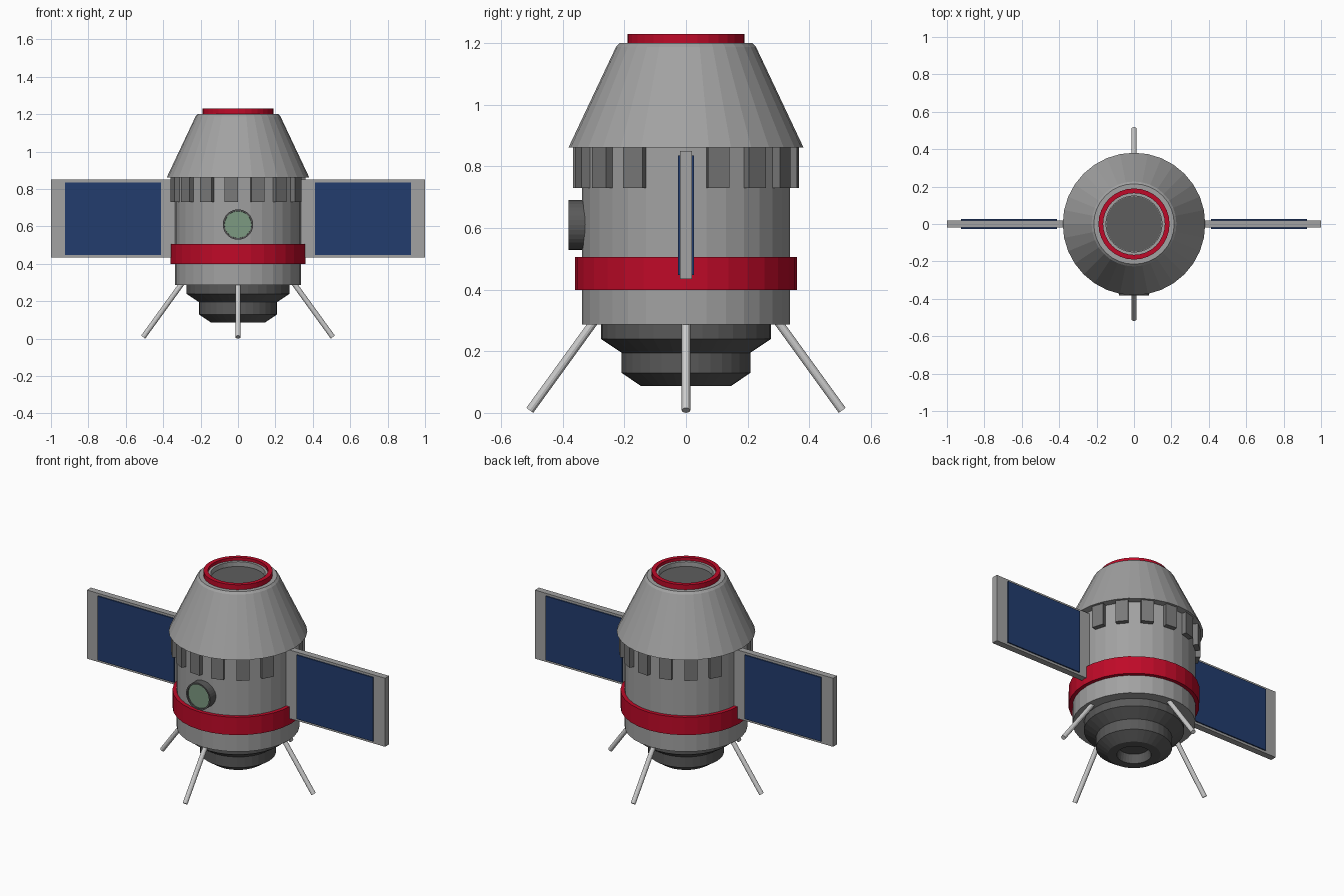
import bpy, bmesh
from math import sin, cos, pi, radians
from mathutils import Vector, Matrix

if "Cube" in bpy.data.objects:
    bpy.data.objects.remove(bpy.data.objects["Cube"])

SIDES = 32


def material(name, rgb):
    m = bpy.data.materials.new(name)
    m.diffuse_color = (*rgb, 1)
    m.use_nodes = True
    m.node_tree.nodes["Principled BSDF"].inputs["Base Color"].default_value = m.diffuse_color
    return m


RED = material("red_paint", (0.52, 0.003, 0.021))
BLUE = material("solar_blue", (0.016, 0.045, 0.155))
DARK = material("dark_metal", (0.1, 0.1, 0.1))
GLASS = material("green_glass", (0.2, 0.32, 0.22))
HULL = material("hull_grey", (0.36, 0.36, 0.36))
TAB = material("tab_grey", (0.19, 0.19, 0.19))
HATCH = material("hatch_grey", (0.11, 0.11, 0.11))
LEG = material("leg_grey", (0.55, 0.55, 0.55))


def finish(name, bm, mat=None):
    bmesh.ops.recalc_face_normals(bm, faces=bm.faces[:])
    me = bpy.data.meshes.new(name)
    bm.to_mesh(me)
    bm.free()
    if mat:
        me.materials.append(mat)
    ob = bpy.data.objects.new(name, me)
    bpy.context.collection.objects.link(ob)
    return ob


def lathe(name, profile, mat=None, closed=False, matrix=None, sides=SIDES):
    """Revolve (radius, z) points; open profiles are capped at both ends."""
    bm = bmesh.new()
    rings = [[bm.verts.new((r * cos(2 * pi * i / sides), r * sin(2 * pi * i / sides), z))
              for i in range(sides)] for r, z in profile]
    pairs = list(zip(rings, rings[1:]))
    if closed:
        pairs.append((rings[-1], rings[0]))
    else:
        bm.faces.new(rings[0])
        bm.faces.new(rings[-1])
    for a, b in pairs:
        for i in range(sides):
            j = (i + 1) % sides
            bm.faces.new((a[i], a[j], b[j], b[i]))
    if matrix:
        bm.transform(matrix)
    return finish(name, bm, mat)


def box(name, lo, hi, mat=None):
    lo, hi = Vector(lo), Vector(hi)
    bm = bmesh.new()
    bmesh.ops.create_cube(bm, size=1)
    bm.transform(Matrix.Translation((lo + hi) / 2) @ Matrix.Diagonal((*(hi - lo), 1)))
    return finish(name, bm, mat)


# Hull, nose cone with recessed hatch, and red trim
lathe("hull", [(0.338, 0.287), (0.338, 0.864)], HULL)
lathe("nose_cone", [(0.33, 0.862), (0.381, 0.862), (0.227, 1.188), (0.215, 1.2),
                    (0.165, 1.2), (0.165, 1.212), (0.15, 1.212), (0.15, 1.18)], HULL)
lathe("hatch", [(0.149, 1.175), (0.149, 1.184)], HATCH)
lathe("hatch_ring", [(0.165, 1.195), (0.19, 1.195), (0.19, 1.23), (0.165, 1.23)], RED, closed=True)
lathe("red_band", [(0.33, 0.398), (0.36, 0.398), (0.36, 0.506), (0.33, 0.506)], RED, closed=True)

# Stepped engine with a nozzle opening
lathe("engine", [(0.276, 0.295), (0.276, 0.24), (0.209, 0.195), (0.209, 0.13),
                 (0.146, 0.087), (0.095, 0.087), (0.085, 0.14)], DARK)

# Tabs under the nose cone: every other hull facet, left out at the panels
bm = bmesh.new()
step = 2 * pi / SIDES
for k in range(1, SIDES, 2):
    if k in (15, 31):
        continue
    v = [bm.verts.new((r * cos(a * step), r * sin(a * step), z))
         for z in (0.73, 0.866) for r, a in ((0.33, k), (0.367, k), (0.367, k + 1), (0.33, k + 1))]
    for f in ((0, 1, 2, 3), (4, 5, 6, 7), (0, 1, 5, 4), (1, 2, 6, 5), (2, 3, 7, 6), (3, 0, 4, 7)):
        bm.faces.new([v[i] for i in f])
finish("heat_tabs", bm, TAB)

# Porthole on the front
to_front = Matrix.Translation((0, 0, 0.61)) @ Matrix.Rotation(radians(90), 4, 'X')
lathe("porthole_frame", [(0.068, 0.32), (0.081, 0.32), (0.081, 0.382), (0.072, 0.382)],
      DARK, closed=True, matrix=to_front)
lathe("porthole_glass", [(0.073, 0.32), (0.073, 0.374)], GLASS, matrix=to_front)

# Solar wings on both sides
for side, s in (("right", 1), ("left", -1)):
    def span(a, b):
        return sorted((s * a, s * b))
    x0, x1 = span(0.3, 1.0)
    box(side + "_wing_frame", (x0, -0.019, 0.434), (x1, 0.019, 0.85), HULL)
    x0, x1 = span(0.411, 0.924)
    box(side + "_solar_cells", (x0, -0.026, 0.448), (x1, 0.026, 0.836), BLUE)

# Four splayed landing legs
foot, top = Vector((0.507, 0, 0.0082)), Vector((0.287, 0, 0.312))
axis = top - foot
for i, name in enumerate(("right", "back", "left", "front")):
    m = (Matrix.Rotation(i * pi / 2, 4, 'Z') @ Matrix.Translation(foot)
         @ axis.to_track_quat('Z', 'Y').to_matrix().to_4x4())
    lathe(name + "_leg", [(0.0138, 0), (0.0138, axis.length)], LEG, matrix=m, sides=12)
